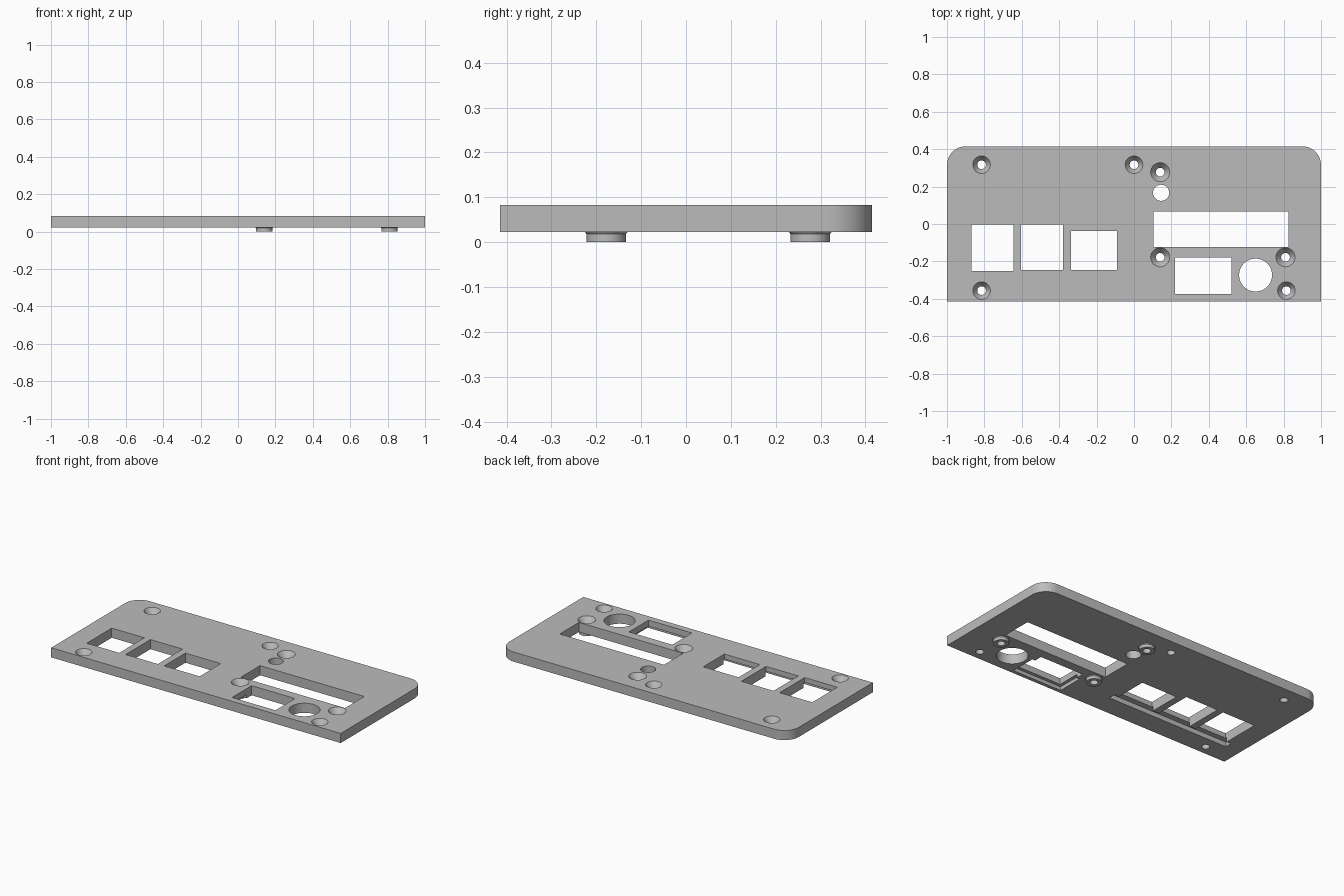
import bpy, bmesh, math

old = bpy.data.objects.get("Cube")
if old:
    bpy.data.objects.remove(old, do_unlink=True)

BOTTOM, TOP = 0.023, 0.083
HALF_Y = 0.415

grey = bpy.data.materials.new("plain grey")
grey.use_nodes = True
grey.diffuse_color = (0.5, 0.5, 0.5, 1)
grey.node_tree.nodes["Principled BSDF"].inputs["Base Color"].default_value = (0.5, 0.5, 0.5, 1)


def make_object(name, bm):
    bmesh.ops.recalc_face_normals(bm, faces=bm.faces)
    mesh = bpy.data.meshes.new(name)
    bm.to_mesh(mesh)
    bm.free()
    mesh.materials.append(grey)
    obj = bpy.data.objects.new(name, mesh)
    bpy.context.collection.objects.link(obj)
    return obj


def prism(name, outline, z0, z1):
    """Extrude a flat outline between two heights."""
    bm = bmesh.new()
    face = bm.faces.new([bm.verts.new((x, y, z0)) for x, y in outline])
    new = bmesh.ops.extrude_face_region(bm, geom=[face])["geom"]
    verts = [v for v in new if isinstance(v, bmesh.types.BMVert)]
    bmesh.ops.translate(bm, verts=verts, vec=(0, 0, z1 - z0))
    return make_object(name, bm)


def box(name, x0, x1, y0, y1, z0=-0.1, z1=0.2):
    return prism(name, [(x0, y0), (x1, y0), (x1, y1), (x0, y1)], z0, z1)


def turned(name, x, y, profile, sides=48):
    """Closed solid of revolution from (radius, height) pairs."""
    bm = bmesh.new()
    angles = [2 * math.pi * i / sides for i in range(sides)]
    rings = [[bm.verts.new((x + r * math.cos(a), y + r * math.sin(a), z)) for a in angles]
             for r, z in profile]
    for low, high in zip(rings, rings[1:]):
        for i in range(sides):
            j = (i + 1) % sides
            bm.faces.new((low[i], low[j], high[j], high[i]))
    bm.faces.new(rings[0])
    bm.faces.new(rings[-1])
    return make_object(name, bm)


def combine(target, tool, operation):
    mod = target.modifiers.new(operation.lower(), "BOOLEAN")
    mod.operation = operation
    mod.solver = "EXACT"
    mod.object = tool
    bpy.context.view_layer.objects.active = target
    bpy.ops.object.modifier_apply(modifier=mod.name)
    bpy.data.objects.remove(tool, do_unlink=True)


# Panel outline with the two back corners rounded
radius = 0.1
outline = [(-1, -HALF_Y), (1, -HALF_Y)]
for side, start in ((1, 0), (-1, 90)):
    for step in range(13):
        a = math.radians(start + step * 7.5)
        outline.append((side * (1 - radius) + radius * math.cos(a),
                        HALF_Y - radius + radius * math.sin(a)))
panel = prism("faceplate", outline, BOTTOM, TOP)

# Standoff bosses on the underside, slightly flared at the root
bosses = [(0.14, 0.277), (0.14, -0.178), (0.81, -0.178)]
for x, y in bosses:
    combine(panel, turned("boss", x, y, [(0.044, 0), (0.044, 0.018), (0.048, BOTTOM),
                                         (0.048, 0.04)]), "UNION")

# Rectangular openings
openings = [(-0.87, -0.645, -0.25, -0.003), (-0.603, -0.38, -0.247, -0.003),
            (-0.337, -0.092, -0.247, -0.038), (0.105, 0.825, -0.122, 0.067),
            (0.22, 0.52, -0.373, -0.18)]
for rect in openings:
    combine(panel, box("opening", *rect), "DIFFERENCE")

# Underside reliefs: long groove in front of the switches and socket rebate
combine(panel, box("groove", -0.9, -0.06, -0.283, -0.24, -0.1, 0.052), "DIFFERENCE")
combine(panel, box("rebate", 0.2, 0.54, -0.393, -0.23, -0.1, 0.045), "DIFFERENCE")

# Round through holes
for x, y, r in [(0.65, -0.273, 0.088), (0.145, 0.167, 0.043)]:
    combine(panel, turned("round_hole", x, y, [(r, -0.1), (r, 0.2)]), "DIFFERENCE")

# Countersunk screw holes
screws = [(-0.815, 0.317), (0, 0.317), (-0.815, -0.356), (0.815, -0.356)]
for x, y in screws + bosses:
    rim = 0.051 if (x, y) in bosses else 0.047
    combine(panel, turned("screw_hole", x, y, [(0.023, -0.1), (0.023, 0.048), (rim, TOP),
                                               (rim, 0.2)]), "DIFFERENCE")

bpy.ops.object.select_all(action="DESELECT")
panel.select_set(True)
bpy.context.view_layer.objects.active = panel
bpy.ops.object.shade_smooth_by_angle(angle=math.radians(25))
